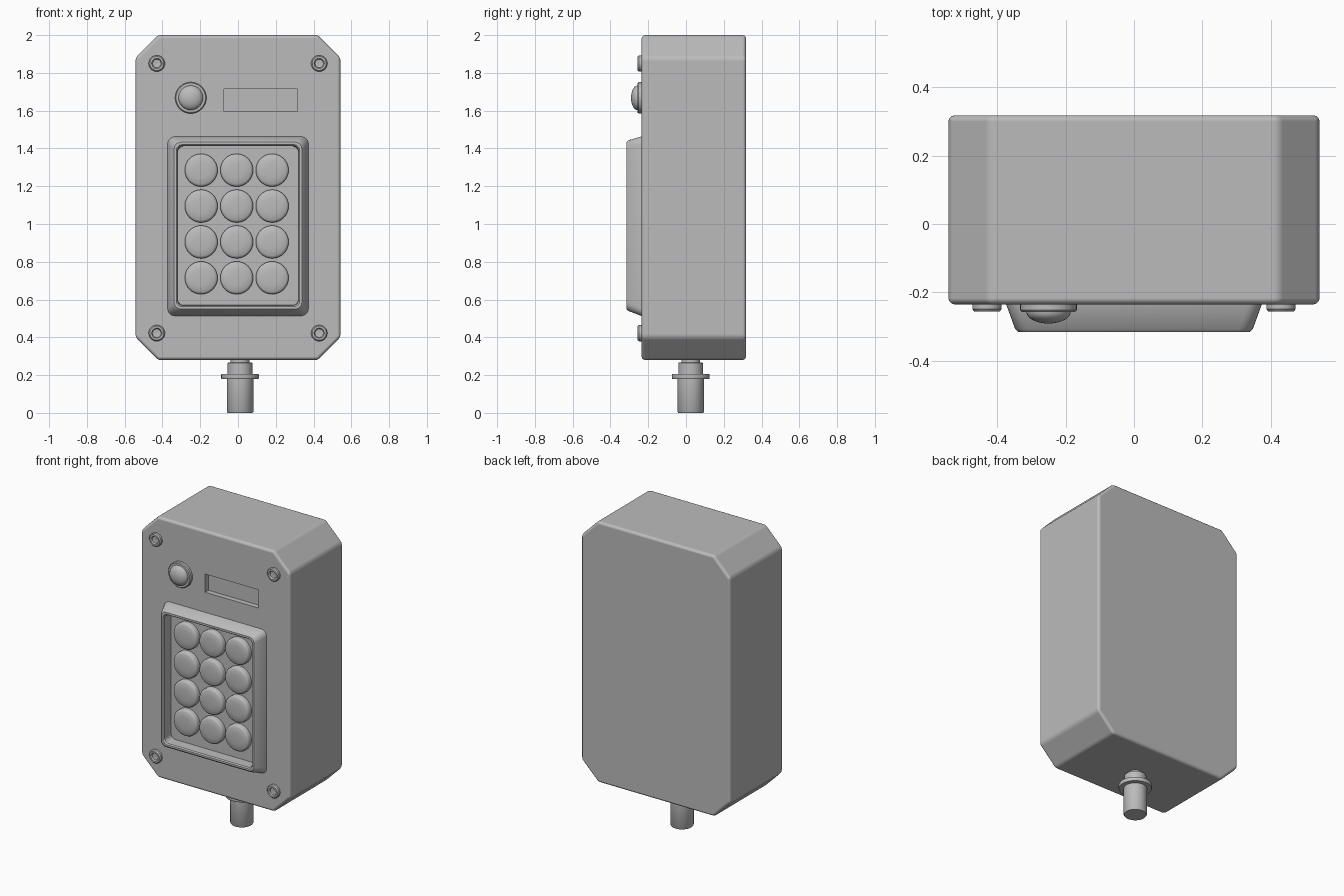
import bpy, bmesh, math
from mathutils import Matrix

if "Cube" in bpy.data.objects:
    bpy.data.objects.remove(bpy.data.objects["Cube"], do_unlink=True)

grey = bpy.data.materials.new("plain_grey")
grey.use_nodes = True
grey.diffuse_color = (0.5, 0.5, 0.5, 1)
grey.node_tree.nodes["Principled BSDF"].inputs["Base Color"].default_value = (0.5, 0.5, 0.5, 1)

FRONT, BACK = -0.235, 0.318


def finish(name, bm, angle=35):
    bmesh.ops.remove_doubles(bm, verts=bm.verts, dist=1e-5)
    bmesh.ops.recalc_face_normals(bm, faces=bm.faces)
    mesh = bpy.data.meshes.new(name)
    bm.to_mesh(mesh)
    bm.free()
    mesh.materials.append(grey)
    obj = bpy.data.objects.new(name, mesh)
    bpy.context.collection.objects.link(obj)
    bpy.ops.object.select_all(action='DESELECT')
    obj.select_set(True)
    bpy.context.view_layer.objects.active = obj
    bpy.ops.object.shade_smooth_by_angle(angle=math.radians(angle))
    return obj


def loft(bm, rings):
    """Skin closed rings of equal length and cap both ends."""
    loops = [[bm.verts.new(p) for p in ring] for ring in rings]
    for a, b in zip(loops, loops[1:]):
        for i in range(len(a)):
            j = (i + 1) % len(a)
            bm.faces.new((a[i], a[j], b[j], b[i]))
    bm.faces.new(loops[0])
    bm.faces.new(loops[-1])


def lathe(name, profile, place, steps=32):
    """Turn (radius, height) points around z, then place the result."""
    bm = bmesh.new()
    turns = [2 * math.pi * i / steps for i in range(steps)]
    loft(bm, [[(r * math.cos(t), r * math.sin(t), h) for t in turns] for r, h in profile])
    bmesh.ops.transform(bm, matrix=place, verts=bm.verts)
    return finish(name, bm)


def on_front(x, z, y=FRONT):
    return Matrix.Translation((x, y, z)) @ Matrix.Rotation(math.pi / 2, 4, 'X')


def round_rect(half_w, z0, z1, r, y, steps=5):
    pts = []
    corners = [(half_w - r, z1 - r), (r - half_w, z1 - r), (r - half_w, z0 + r), (half_w - r, z0 + r)]
    for k, (cx, cz) in enumerate(corners):
        for i in range(steps + 1):
            t = (k + i / steps) * math.pi / 2
            pts.append((cx + r * math.cos(t), y, cz + r * math.sin(t)))
    return pts


# Housing with cut corners
W, LOW, HIGH, CUT = 0.543, 0.28, 2.0, 0.12
outline = [(W, LOW + CUT), (W, HIGH - CUT), (W - CUT, HIGH), (CUT - W, HIGH),
           (-W, HIGH - CUT), (-W, LOW + CUT), (CUT - W, LOW), (W - CUT, LOW)]
bm = bmesh.new()
loft(bm, [[(x, y, z) for x, z in outline] for y in (FRONT, BACK)])
housing = finish("housing", bm)
bevel = housing.modifiers.new("soft_edges", 'BEVEL')
bevel.width, bevel.segments = 0.018, 3
bevel.harden_normals = True

# Display window sunk into the housing
bm = bmesh.new()
bmesh.ops.create_cube(bm, size=1, matrix=Matrix.Translation((0.12, FRONT, 1.655))
                      @ Matrix.Diagonal((0.39, 0.07, 0.12, 1)))
cutter = finish("display_cutter", bm)
cutter.hide_render = True
cutter.hide_set(True)
cut = housing.modifiers.new("display_recess", 'BOOLEAN')
cut.object, cut.solver = cutter, 'EXACT'

# Raised keypad frame with sloping sides and a sunken floor
bm = bmesh.new()
loft(bm, [round_rect(0.375, 0.51, 1.465, 0.04, FRONT + 0.01),
          round_rect(0.372, 0.515, 1.462, 0.04, FRONT - 0.005),
          round_rect(0.348, 0.54, 1.443, 0.04, -0.306),
          round_rect(0.338, 0.55, 1.433, 0.035, -0.316),
          round_rect(0.326, 0.562, 1.42, 0.03, -0.316),
          round_rect(0.32, 0.568, 1.414, 0.03, -0.308),
          round_rect(0.318, 0.57, 1.412, 0.03, FRONT - 0.006)])
finish("keypad_frame", bm)

# Keypad buttons
button = [(0.087, 0), (0.087, 0.03), (0.083, 0.037), (0.074, 0.042), (0.04, 0.045), (0.01, 0.046)]
for row in range(4):
    for col in range(3):
        lathe(f"button_{row + 1}_{col + 1}", button,
              on_front(-0.195 + 0.188 * col, 1.285 - 0.19 * row))

# Corner screws with a dimpled head
screw = [(0.043, -0.01), (0.043, 0.014), (0.037, 0.021), (0.027, 0.021), (0.022, 0.012), (0.005, 0.01)]
for side, x in (("right", -0.43), ("left", 0.43)):
    for level, z in (("upper", 1.85), ("lower", 0.422)):
        lathe(f"screw_{level}_{side}", screw, on_front(x, z))

# Indicator lamp: collar and dome
collar = [(0.083, -0.01), (0.083, 0.016), (0.078, 0.022), (0.066, 0.022)]
dome = [(0.065 * math.cos(t), 0.022 + 0.034 * math.sin(t))
        for t in (math.radians(a) for a in range(0, 90, 11))]
lathe("indicator_lamp", collar + dome, on_front(-0.25, 1.668))

# Cable connector below the housing
connector = [(0.066, 0), (0.07, 0.006), (0.07, 0.18), (0.098, 0.18), (0.1, 0.184),
             (0.1, 0.202), (0.098, 0.206), (0.066, 0.206), (0.066, 0.265), (0.05, 0.268), (0.05, 0.29)]
lathe("cable_connector", connector, Matrix.Translation((0.011, 0.025, 0)))
